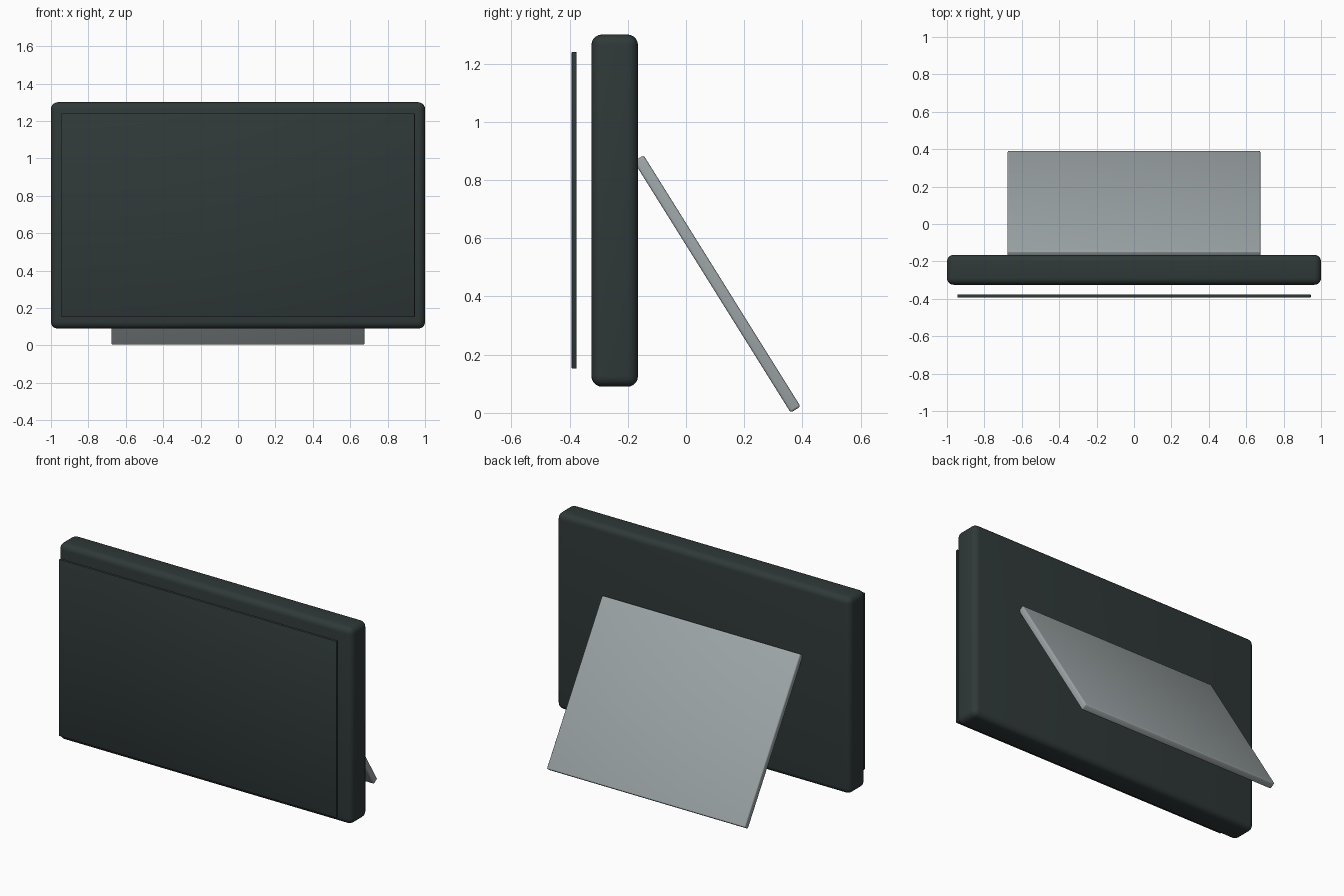
import bpy, math

if "Cube" in bpy.data.objects:
    bpy.data.objects.remove(bpy.data.objects["Cube"])


def material(name, rgb):
    m = bpy.data.materials.new(name)
    m.diffuse_color = (*rgb, 1.0)
    m.use_nodes = True
    m.node_tree.nodes["Principled BSDF"].inputs["Base Color"].default_value = m.diffuse_color
    return m


dark = material("dark slate", (0.029, 0.040, 0.040))
grey = material("stand grey", (0.34, 0.38, 0.39))


def rounded_box(name, size, loc, radius, segments, mat, tilt=0.0):
    bpy.ops.mesh.primitive_cube_add(size=1, location=loc)
    ob = bpy.context.object
    ob.name = name
    ob.scale = size
    bpy.ops.object.transform_apply(location=False, rotation=False, scale=True)
    ob.rotation_euler.x = tilt
    ob.data.materials.append(mat)
    bev = ob.modifiers.new("rounding", 'BEVEL')
    bev.width = radius
    bev.segments = segments
    bpy.ops.object.modifier_apply(modifier=bev.name)
    bpy.ops.object.shade_smooth_by_angle(angle=math.radians(35))
    return ob


# main tablet body
rounded_box("display_body", (2.0, 0.16, 1.21), (0, -0.245, 0.695), 0.036, 5, dark)

# thin screen panel floating in front of the body
rounded_box("screen_panel", (1.89, 0.017, 1.088), (0, -0.3845, 0.696), 0.003, 2, dark)

# leaning kickstand, its top edge meeting the back of the body
rounded_box("kickstand", (1.352, 0.04, 1.018), (0, 0.107, 0.443), 0.008, 3, grey,
            tilt=math.radians(32))
